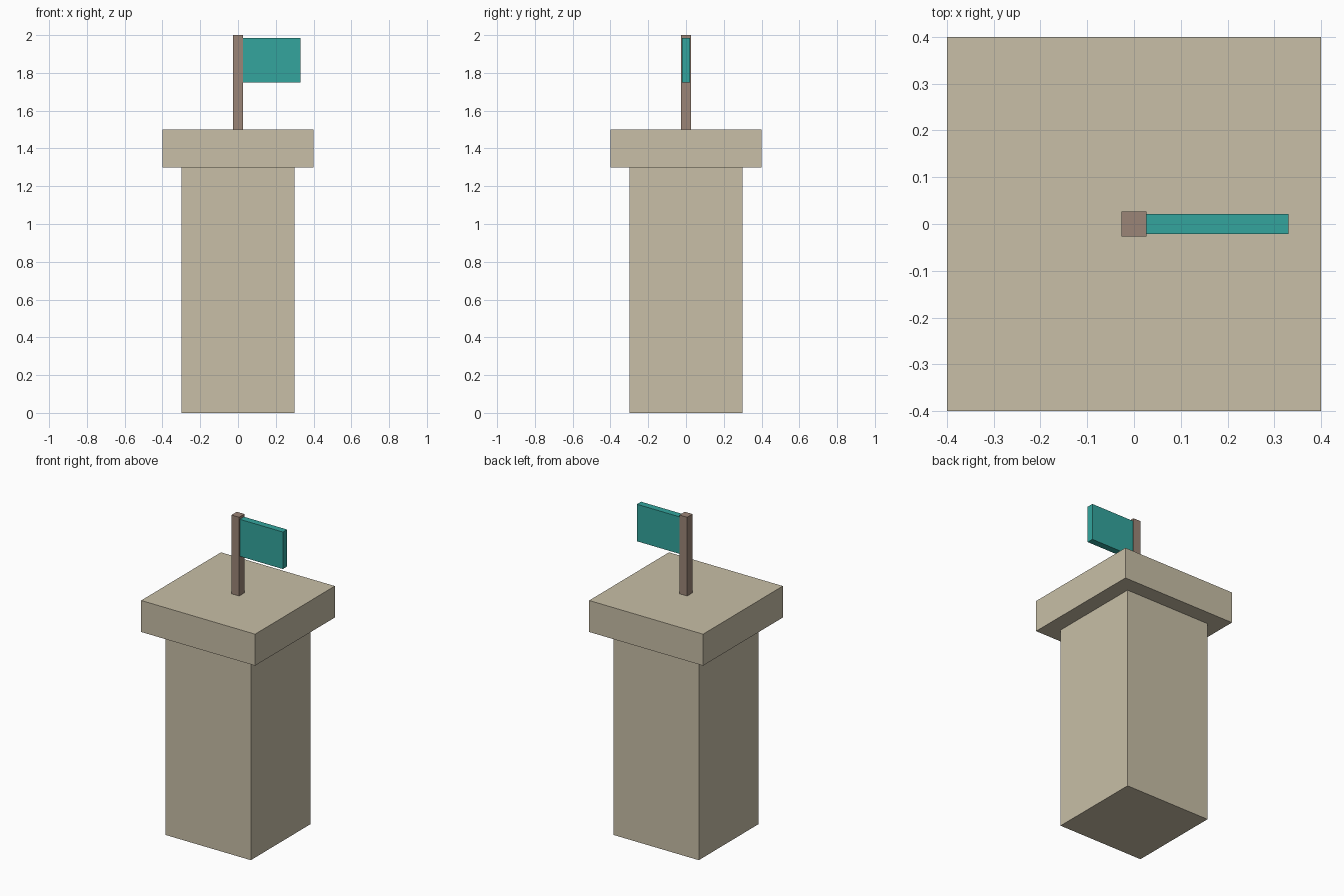
import bpy

if "Cube" in bpy.data.objects:
    bpy.data.objects.remove(bpy.data.objects["Cube"], do_unlink=True)


def make_material(name, rgb):
    mat = bpy.data.materials.new(name)
    mat.use_nodes = True
    color = (*rgb, 1.0)
    mat.diffuse_color = color
    mat.node_tree.nodes["Principled BSDF"].inputs["Base Color"].default_value = color
    return mat


def box(name, low, high, mat):
    """Axis-aligned box between two opposite corners."""
    center = [(a + b) / 2 for a, b in zip(low, high)]
    bpy.ops.mesh.primitive_cube_add(size=1, location=center)
    obj = bpy.context.object
    obj.name = name
    size = [b - a for a, b in zip(low, high)]
    for v in obj.data.vertices:
        v.co = [c * s for c, s in zip(v.co, size)]
    obj.data.materials.append(mat)
    return obj


def column(name, half, bottom, top, mat):
    """Square block centred on the vertical axis."""
    return box(name, (-half, -half, bottom), (half, half, top), mat)


stone = make_material("sandy stone", (0.58, 0.52, 0.385))
wood = make_material("brown wood", (0.33, 0.235, 0.185))
cloth = make_material("teal cloth", (0.033, 0.376, 0.337))

# Tower body and overhanging top
column("tower_shaft", 0.3, 0.0, 1.3, stone)
column("tower_top", 0.4, 1.3, 1.5, stone)

# Pole with its flag flying towards +x
column("flag_pole", 0.027, 1.5, 2.0, wood)
box("flag", (0.025, -0.021, 1.75), (0.33, 0.021, 1.985), cloth)
